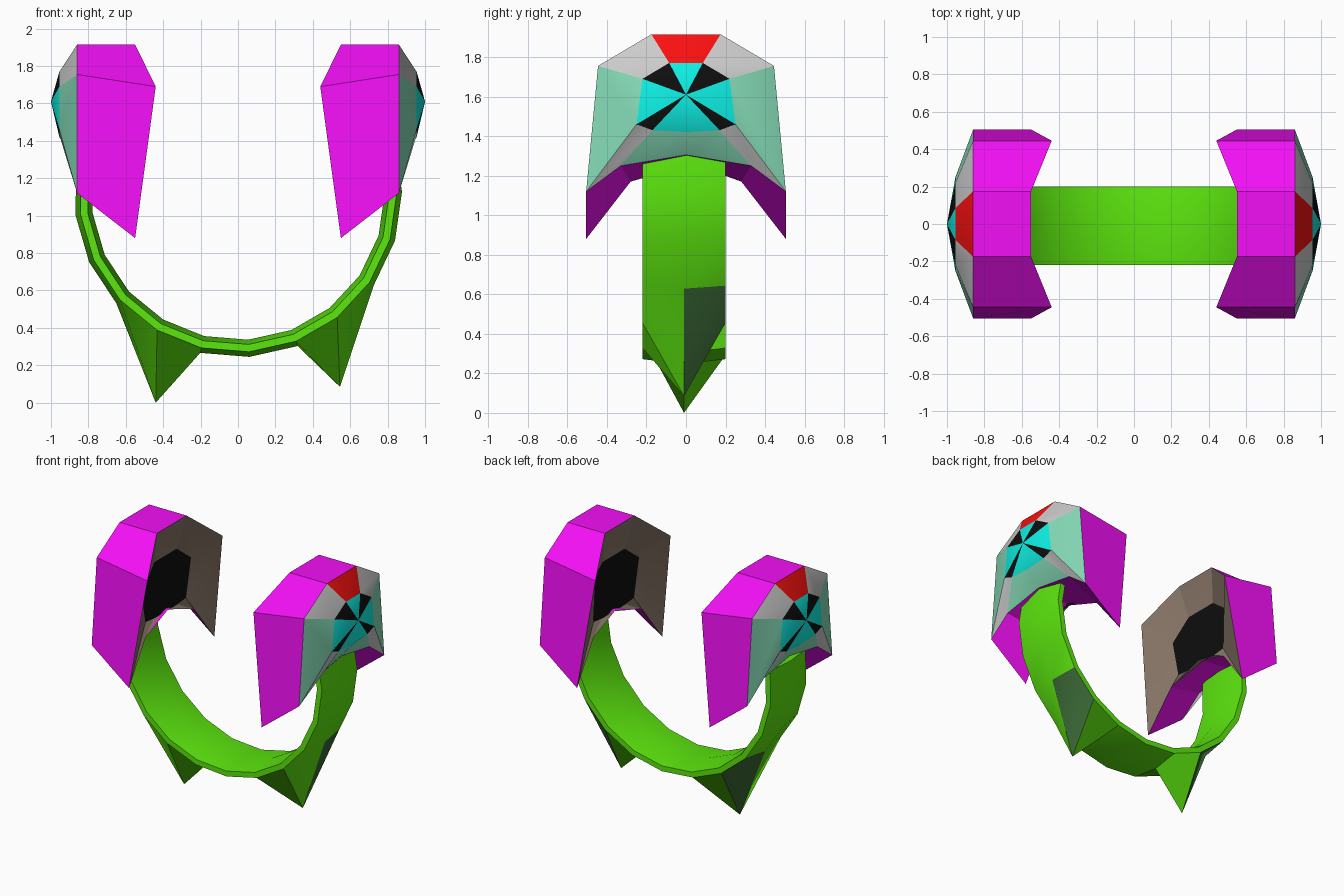
import bpy, bmesh, math

if "Cube" in bpy.data.objects:
    bpy.data.objects.remove(bpy.data.objects["Cube"])


def mat(name, r, g, b):
    # sRGB bytes to the linear material colour
    lin = [(c / 255 / 12.92 if c < 11 else ((c / 255 + 0.055) / 1.055) ** 2.4) for c in (r, g, b)]
    m = bpy.data.materials.new(name)
    m.diffuse_color = (*lin, 1)
    m.use_nodes = True
    m.node_tree.nodes["Principled BSDF"].inputs["Base Color"].default_value = m.diffuse_color
    return m


GREEN = mat("green", 92, 230, 14)
DARK = mat("dark_green", 58, 104, 54)
MAGENTA = mat("magenta", 242, 15, 245)
SEAFOAM = mat("seafoam", 134, 220, 184)
GREY = mat("pale_grey", 200, 198, 198)
RED = mat("red", 250, 16, 16)
CYAN = mat("cyan", 14, 240, 228)
BLACK = mat("black", 14, 14, 14)
BROWN = mat("brown", 134, 116, 102)


def finish(bm, name, mats, angle):
    bmesh.ops.recalc_face_normals(bm, faces=bm.faces)
    me = bpy.data.meshes.new(name)
    bm.to_mesh(me)
    bm.free()
    for m in mats:
        me.materials.append(m)
    ob = bpy.data.objects.new(name, me)
    bpy.context.collection.objects.link(ob)
    bpy.context.view_layer.objects.active = ob
    ob.select_set(True)
    bpy.ops.object.shade_smooth_by_angle(angle=math.radians(angle))
    ob.select_set(False)
    return ob


def bridge(bm, a, b, slots):
    n = len(a)
    for i in range(n):
        j = (i + 1) % n
        f = bm.faces.new((a[i], a[j], b[j], b[i]))
        f.material_index = slots[i]


# Ear cups: half outlines (x, y, z) from the top down to the bottom centre
CAP = [(.955, .085, 1.77), (.955, .22, 1.69), (.955, .25, 1.46), (.955, .17, 1.43), (.955, 0, 1.42)]
RIM = [(.86, .175, 1.915), (.86, .445, 1.755), (.86, .505, 1.12), (.86, .33, 1.25), (.86, 0, 1.305)]
PAD = [(.55, .175, 1.915), (.44, .445, 1.69), (.55, .505, .88), (.57, .28, 1.17), (.58, 0, 1.27)]
HOLE = [(.6, .13, 1.67), (.6, .3, 1.54), (.6, .24, 1.26), (.6, .14, 1.25), (.6, 0, 1.25)]


def ear_cup(name, s):
    bm = bmesh.new()

    def ring(half):
        pts = half + [(x, -y, z) for x, y, z in reversed(half[:-1])]
        return [bm.verts.new((s * x, y, z)) for x, y, z in pts]

    cap, rim, pad, hole = (ring(h) for h in (CAP, RIM, PAD, HOLE))
    apex = bm.verts.new((s, 0, 1.61))
    # star on the outer cap: slot order around is side, side, corner, bottom, mirrored, top
    star = [5, 4, 5, 4, 4, 5, 4, 5, 4]
    for i in range(9):
        bm.faces.new((apex, cap[i], cap[(i + 1) % 9])).material_index = star[i]
    bridge(bm, cap, rim, [2, 1, 2, 1, 1, 2, 1, 2, 3])
    bridge(bm, rim, pad, [0] * 9)
    bridge(bm, pad, hole, [6] * 9)
    bm.faces.new(hole).material_index = 5
    return finish(bm, name, [MAGENTA, SEAFOAM, GREY, RED, CYAN, BLACK, BROWN], 22)


ear_cup("right_ear_cup", 1)
ear_cup("left_ear_cup", -1)

# Headband: hexagonal section swept around an arc, two outer ridge points pulled into spikes
SECTION = [(-.22, .81), (-.22, .85), (-.01, .877), (.2, .85), (.2, .81), (-.01, .785)]
SPIKES = {4: (-.44, 0), 8: (.545, .085)}
bm = bmesh.new()
rings = []
for k in range(13):
    a = math.radians(4 + 17.3 * (k - 6))
    r_ring = [bm.verts.new((r * math.sin(a), y, 1.12 - r * math.cos(a))) for y, r in SECTION]
    if k in SPIKES:
        x, z = SPIKES[k]
        r_ring[2].co = (x, -.01, z)
    rings.append(r_ring)
for k in range(12):
    slots = [0] * 6
    if k in (3, 8):          # dark rear face on the outer side of each spike
        slots[2] = 1
    bridge(bm, rings[k], rings[k + 1], slots)
bm.faces.new(rings[0])
bm.faces.new(rings[-1])
finish(bm, "headband", [GREEN, DARK], 25)
